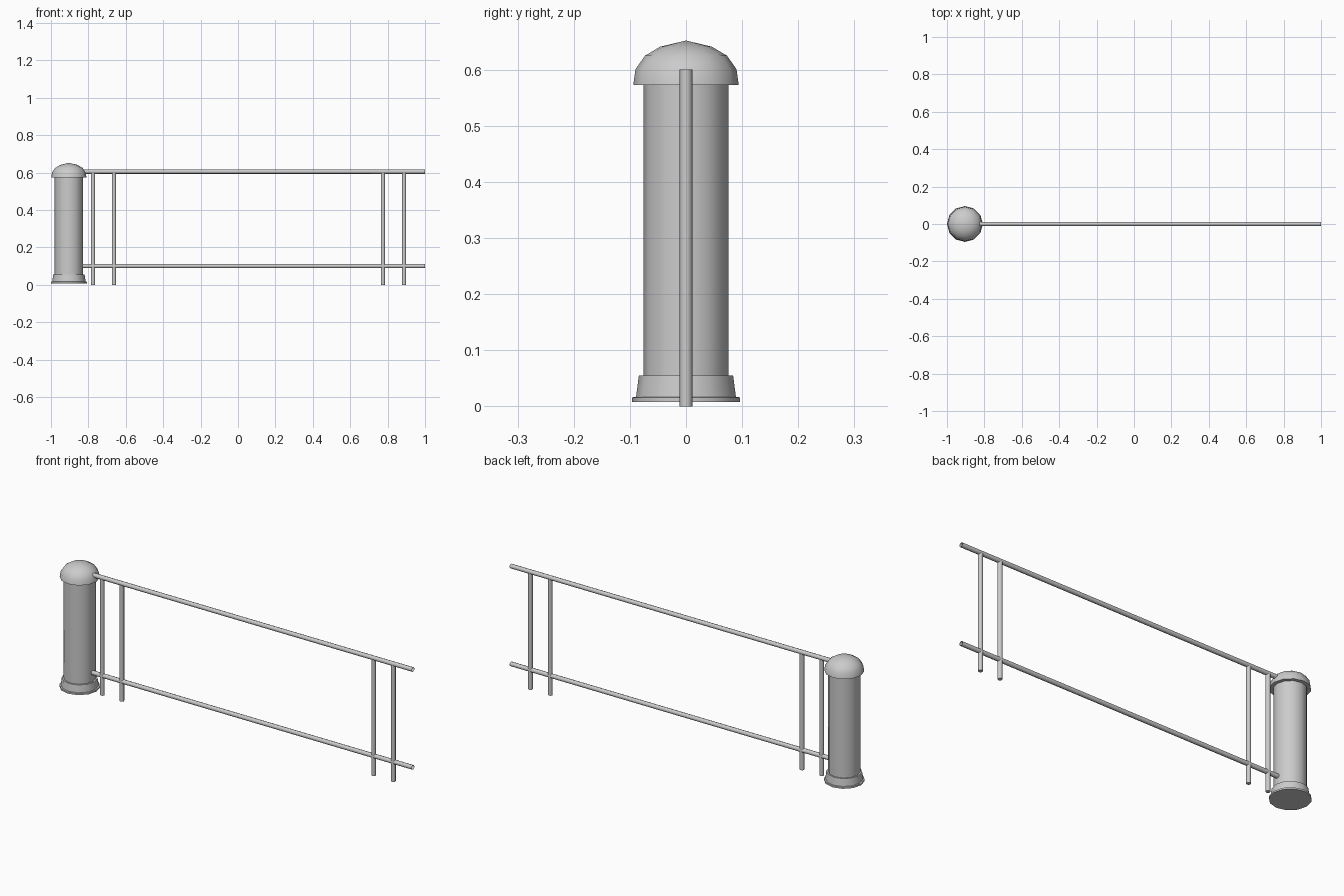
import bpy, bmesh, math
from mathutils import Matrix, Vector

if "Cube" in bpy.data.objects:
    bpy.data.objects.remove(bpy.data.objects["Cube"])

POST_X = -0.904
SIDES = 12


def finish(bm, name):
    bmesh.ops.recalc_face_normals(bm, faces=bm.faces)
    me = bpy.data.meshes.new(name)
    bm.to_mesh(me)
    bm.free()
    ob = bpy.data.objects.new(name, me)
    bpy.context.collection.objects.link(ob)
    bpy.ops.object.select_all(action='DESELECT')
    ob.select_set(True)
    bpy.context.view_layer.objects.active = ob
    bpy.ops.object.shade_smooth_by_angle(angle=math.radians(48))
    return ob


def lathe(name, profile):
    """Revolve an (r, z) profile around the post axis."""
    bm = bmesh.new()
    verts = [bm.verts.new((r, 0, z)) for r, z in profile]
    edges = [bm.edges.new(p) for p in zip(verts, verts[1:])]
    bmesh.ops.spin(bm, geom=verts + edges, cent=(0, 0, 0), axis=(0, 0, 1),
                   angle=math.tau, steps=SIDES)
    bmesh.ops.remove_doubles(bm, verts=bm.verts, dist=1e-5)
    bmesh.ops.translate(bm, verts=bm.verts, vec=(POST_X, 0, 0))
    return finish(bm, name)


def rod(name, a, b, radius, caps):
    a, b = Vector(a), Vector(b)
    bm = bmesh.new()
    rot = (b - a).to_track_quat('Z', 'Y').to_matrix().to_4x4()
    bmesh.ops.create_cone(bm, cap_ends=caps, segments=8, radius1=radius,
                          radius2=radius, depth=(b - a).length,
                          matrix=Matrix.Translation((a + b) / 2) @ rot)
    return finish(bm, name)


# Bollard post: base, shaft and domed cap
lathe("post_base", [(0, 0.008), (0.096, 0.008), (0.096, 0.016),
                    (0.089, 0.017), (0.084, 0.055), (0.076, 0.055)])
lathe("post_shaft", [(0.076, 0.055), (0.076, 0.573)])
lathe("post_cap", [(0.076, 0.573), (0.094, 0.573), (0.090, 0.601),
                   (0.073, 0.625), (0.046, 0.641), (0, 0.652)])

# Horizontal rails, open-ended tubes
for name, z in (("lower_rail", 0.10), ("upper_rail", 0.605)):
    rod(name, (-0.833, 0, z), (1.0, 0, z), 0.0115, False)

# Upright bars in pairs at each end
for i, x in enumerate((-0.775, -0.663, 0.775, 0.888)):
    rod(f"upright_bar_{i + 1}", (x, 0, 0), (x, 0, 0.6), 0.0115, True)
